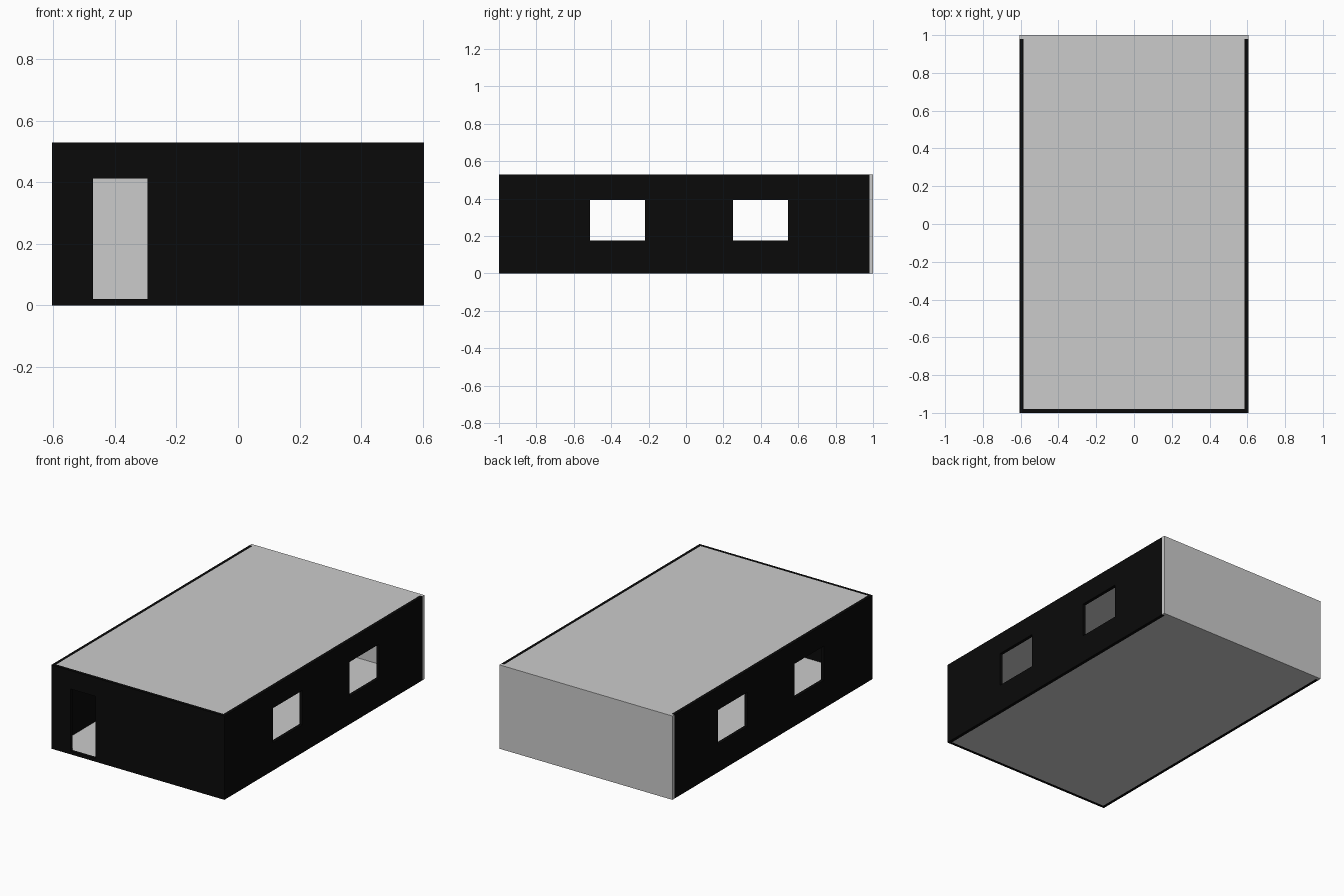
import bpy

if "Cube" in bpy.data.objects:
    bpy.data.objects.remove(bpy.data.objects["Cube"])

HALF_X, HALF_Y, TOP, T = 0.605, 1.0, 0.53, 0.02
INNER_X, INNER_Y = HALF_X - T, HALF_Y - T

black = bpy.data.materials.new("black_wall")
black.diffuse_color = (0.003, 0.003, 0.003, 1)
black.use_nodes = True
black.node_tree.nodes["Principled BSDF"].inputs["Base Color"].default_value = black.diffuse_color


def box(name, x, y, z, mat=None):
    """Box from (min, max) ranges on each axis."""
    bpy.ops.mesh.primitive_cube_add(size=1, location=[sum(r) / 2 for r in (x, y, z)])
    ob = bpy.context.object
    ob.name = name
    ob.scale = [r[1] - r[0] for r in (x, y, z)]
    bpy.ops.object.transform_apply(location=False, rotation=False, scale=True)
    if mat:
        ob.data.materials.append(mat)
    return ob


def cut(wall, cutter):
    cutter.hide_render = True
    cutter.display_type = 'WIRE'
    mod = wall.modifiers.new("opening", 'BOOLEAN')
    mod.operation = 'DIFFERENCE'
    mod.solver = 'EXACT'
    mod.object = cutter


# Grey slabs: floor and roof sit flush inside the walls, back wall closes the end
box("floor", (-INNER_X, INNER_X), (-INNER_Y, INNER_Y), (0, T))
box("roof", (-INNER_X, INNER_X), (-INNER_Y, INNER_Y), (TOP - T, TOP))
box("back_wall", (-HALF_X, HALF_X), (INNER_Y, HALF_Y), (0, TOP))

# Front wall with doorway
front = box("front_wall", (-HALF_X, HALF_X), (-HALF_Y, -INNER_Y), (0, TOP), black)
door = box("door_cutter", (-0.471, -0.295), (-1.1, -0.9), (T, 0.413), black)
cut(front, door)

# Side walls, each with two windows
for side, x in (("left", (-HALF_X, -INNER_X)), ("right", (INNER_X, HALF_X))):
    wall = box(side + "_wall", x, (-INNER_Y, INNER_Y), (0, TOP), black)
    for i, y in enumerate(((-0.514, -0.219), (0.251, 0.546))):
        window = box(f"{side}_window_cutter_{i + 1}", (x[0] - 0.1, x[1] + 0.1),
                     y, (0.177, 0.394), black)
        cut(wall, window)
